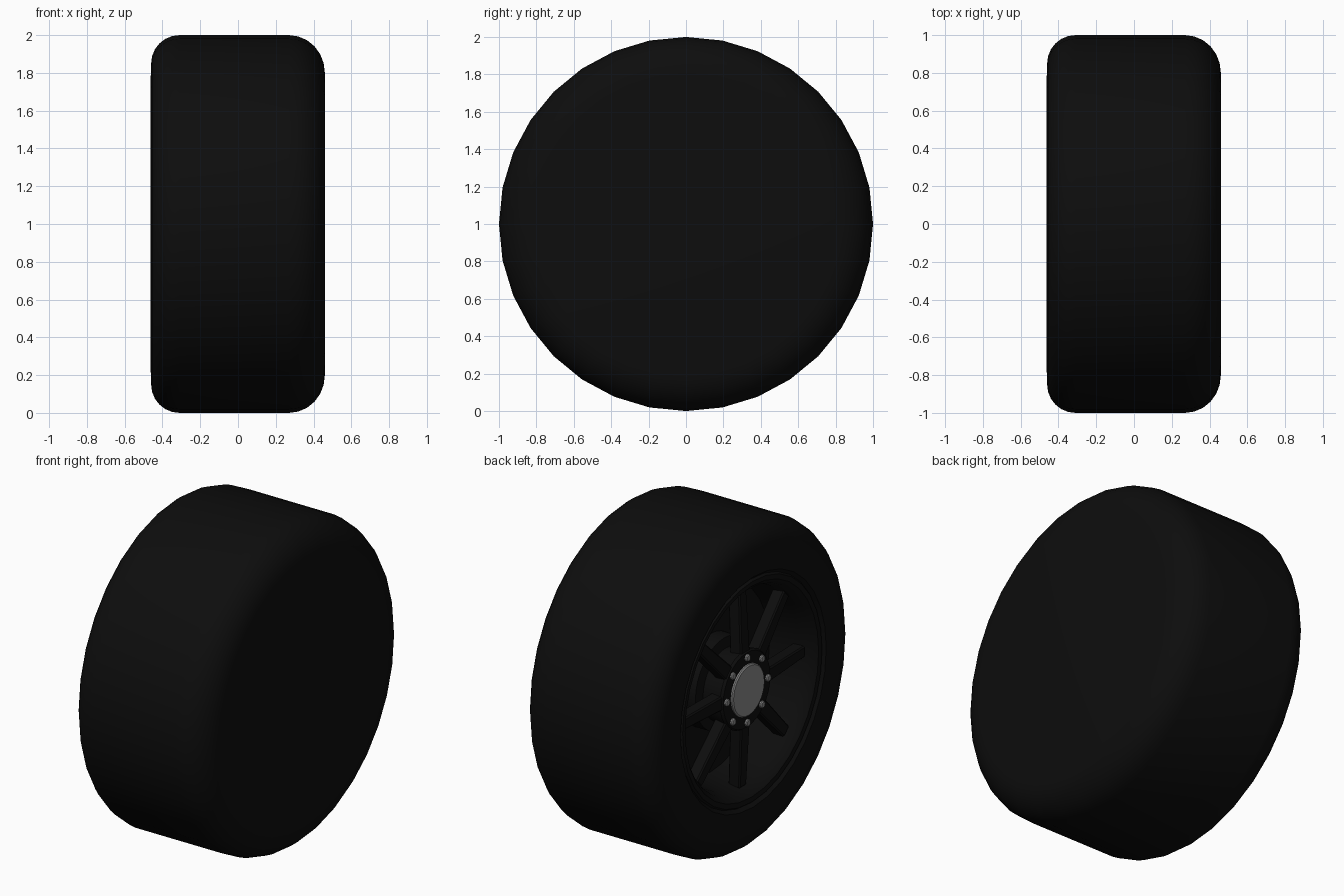
import bpy, bmesh
from math import sin, cos, pi, radians
from mathutils import Matrix, Vector

if "Cube" in bpy.data.objects:
    bpy.data.objects.remove(bpy.data.objects["Cube"])


def material(name, v):
    m = bpy.data.materials.new(name)
    m.diffuse_color = (v, v, v, 1)
    m.use_nodes = True
    m.node_tree.nodes["Principled BSDF"].inputs["Base Color"].default_value = m.diffuse_color
    return m


RUBBER = material("rubber", 0.004)
BLACK = material("black_metal", 0.004)
GREY = material("grey_metal", 0.25)


def finish(name, bm, mat, smooth=True):
    me = bpy.data.meshes.new(name)
    bm.to_mesh(me)
    bm.free()
    ob = bpy.data.objects.new(name, me)
    bpy.context.collection.objects.link(ob)
    me.materials.append(mat)
    if smooth:
        bpy.ops.object.select_all(action='DESELECT')
        ob.select_set(True)
        bpy.context.view_layer.objects.active = ob
        bpy.ops.object.shade_smooth_by_angle(angle=radians(35))
    return ob


def lathe(name, profile, mat, n=32, center=(0, 0, 1)):
    """Revolve (x, radius) points, ordered from +x round to -x, about the x axis."""
    bm = bmesh.new()
    c = Vector(center)
    rings = []
    for x, r in profile:
        if r == 0:
            rings.append([bm.verts.new(c + Vector((x, 0, 0)))] * n)
        else:
            rings.append([bm.verts.new(c + Vector((x, r * cos(2 * pi * k / n), r * sin(2 * pi * k / n))))
                          for k in range(n)])
    for a, b in zip(rings, rings[1:]):
        for k in range(n):
            j = (k + 1) % n
            bm.faces.new(list(dict.fromkeys((a[k], b[k], b[j], a[j]))))
    return finish(name, bm, mat)


def arc(cx, cr, rx, rr, a0, a1, n=6):
    return [(cx + rx * cos(radians(a0 + (a1 - a0) * i / n)),
             cr + rr * sin(radians(a0 + (a1 - a0) * i / n))) for i in range(n + 1)]


# Tyre: closed inner face, rounded shoulders, sidewall down to the bead
tyre = [(0.46, 0)] + arc(0.27, 0.8, 0.19, 0.2, 0, 90) + arc(-0.31, 0.85, 0.15, 0.15, 90, 180)
tyre += [(-0.463, 0.75), (-0.46, 0.71), (-0.44, 0.69)]
lathe("tyre", tyre, RUBBER)

# Rim: outer lip, barrel and back plate
lathe("rim", [(-0.44, 0.69), (-0.453, 0.68), (-0.45, 0.65), (-0.42, 0.62),
              (-0.36, 0.60), (-0.17, 0.57), (-0.16, 0)], BLACK)

# Hub drum and centre cap
lathe("hub", [(-0.16, 0.28), (-0.26, 0.28), (-0.27, 0.22), (-0.40, 0.24), (-0.415, 0.23), (-0.415, 0)], BLACK)
lathe("centre_cap", [(-0.41, 0.158), (-0.424, 0.158), (-0.43, 0.15), (-0.43, 0)], GREY)

# Eight spokes and eight bolts
for i in range(8):
    t = i * pi / 4
    bm = bmesh.new()
    bmesh.ops.create_cube(bm, size=1)
    for v in bm.verts:
        outer = v.co.z > 0
        w = 0.035 if outer else 0.045
        front = (-0.39 if outer else -0.41)
        v.co = Vector((front if v.co.x < 0 else front + 0.08,
                       w if v.co.y > 0 else -w,
                       0.605 if outer else 0.18))
    bmesh.ops.bevel(bm, geom=bm.edges[:], offset=0.008, segments=1, affect='EDGES')
    bm.transform(Matrix.Translation((0, 0, 1)) @ Matrix.Rotation(t, 4, 'X'))
    finish(f"spoke_{i + 1}", bm, BLACK, smooth=False)
    lathe(f"bolt_{i + 1}", [(-0.40, 0.022), (-0.425, 0.022), (-0.43, 0.017), (-0.43, 0)], GREY, 10,
          (0, 0.2 * cos(t), 1 + 0.2 * sin(t)))
